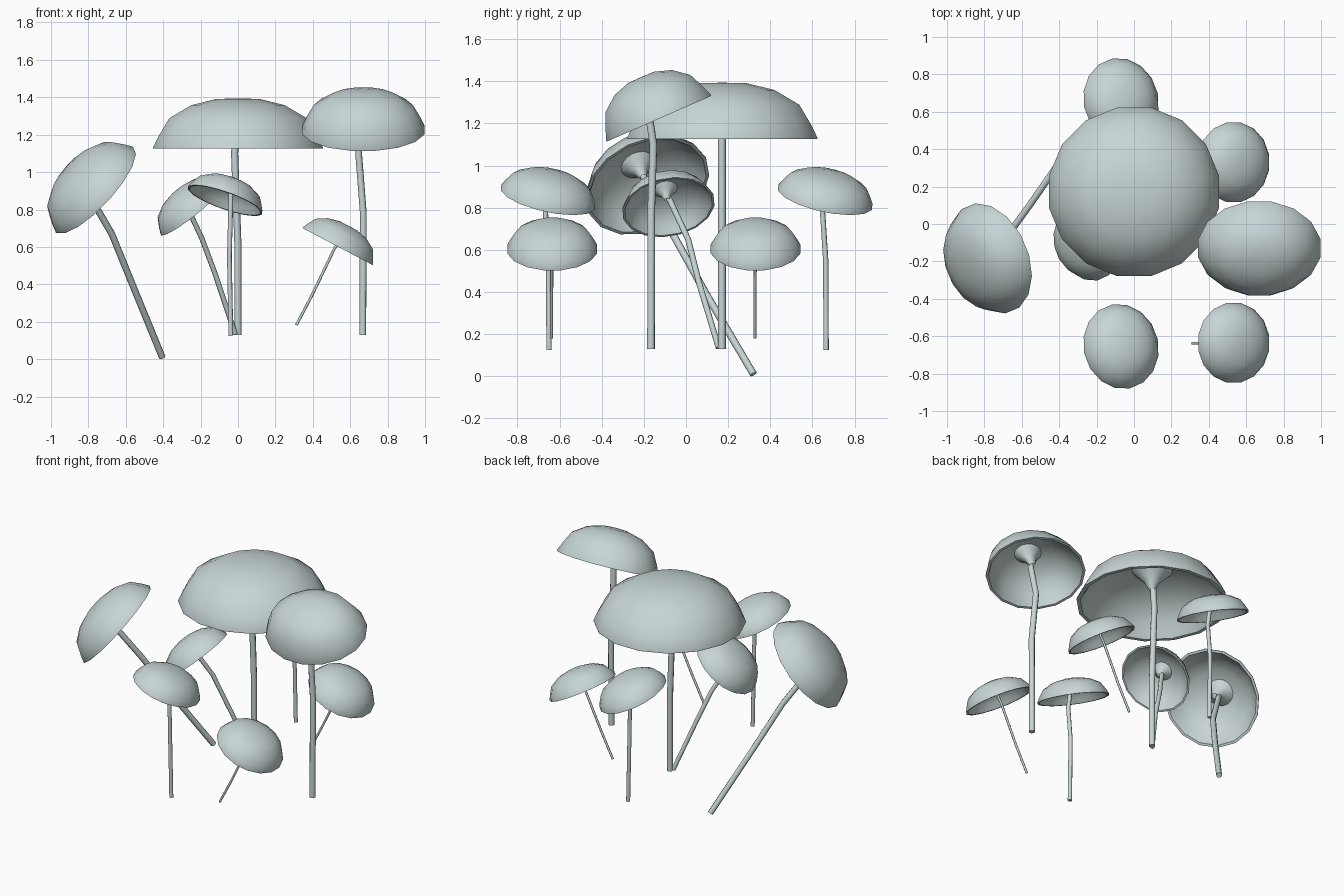
import bpy, bmesh, math
from mathutils import Vector

if "Cube" in bpy.data.objects:
    bpy.data.objects.remove(bpy.data.objects["Cube"])

SIDES = 16
mat = bpy.data.materials.new("pale blue grey")
mat.diffuse_color = (0.58, 0.67, 0.67, 1)
mat.use_nodes = True
mat.node_tree.nodes["Principled BSDF"].inputs["Base Color"].default_value = mat.diffuse_color

# outer dome, rim, hollow underside; radius and height as fractions
CAP = [(0.25, 0.995), (0.55, 0.87), (0.81, 0.61), (0.93, 0.27), (1, 0.03),
       (1, 0), (0.95, 0), (0.91, 0.1), (0.85, 0.28), (0.72, 0.54),
       (0.5, 0.77), (0.27, 0.86), (0.19, 0.72), (0.11, 0.58)]


def cap(name, centre, normal, rx, ry, height, stem_r):
    """Lathed hollow dome with a flared collar where the stem joins."""
    rot = Vector((0, 0, 1)).rotation_difference(Vector(normal).normalized())
    bm = bmesh.new()

    def place(r, z, a):
        p = Vector((rx * r * math.cos(a), ry * r * math.sin(a), height * z))
        return bm.verts.new(rot @ p + Vector(centre))

    profile = CAP + [(stem_r * 0.9 / rx, 0.35)]
    rings = [[place(r, z, (i + 0.5) * math.tau / SIDES) for i in range(SIDES)]
             for r, z in profile]
    pole = place(0, 1, 0)
    for i in range(SIDES):
        j = (i + 1) % SIDES
        bm.faces.new((pole, rings[0][i], rings[0][j]))
        for a, b in zip(rings, rings[1:]):
            bm.faces.new((a[i], b[i], b[j], a[j]))
    bmesh.ops.recalc_face_normals(bm, faces=bm.faces)
    mesh = bpy.data.meshes.new(name)
    bm.to_mesh(mesh)
    bm.free()
    mesh.materials.append(mat)
    ob = bpy.data.objects.new(name, mesh)
    bpy.context.collection.objects.link(ob)
    finish(ob)


def stem(name, points, radius):
    """Round tube along a short bent path."""
    cu = bpy.data.curves.new(name, 'CURVE')
    cu.dimensions = '3D'
    cu.bevel_depth = radius
    cu.bevel_resolution = 2
    cu.use_fill_caps = True
    sp = cu.splines.new('POLY')
    sp.points.add(len(points) - 1)
    for p, co in zip(sp.points, points):
        p.co = (*co, 1)
    cu.materials.append(mat)
    ob = bpy.data.objects.new(name, cu)
    bpy.context.collection.objects.link(ob)
    select(ob)
    bpy.ops.object.convert(target='MESH')
    finish(bpy.context.object)


def select(ob):
    bpy.ops.object.select_all(action='DESELECT')
    ob.select_set(True)
    bpy.context.view_layer.objects.active = ob


def finish(ob):
    select(ob)
    bpy.ops.object.shade_smooth_by_angle(angle=math.radians(50))


def mushroom(name, centre, normal, rx, ry, height, path, radius, dy=0):
    c = Vector(centre) + Vector((0, dy, 0))
    n = Vector(normal).normalized()
    pts = [Vector(p) + Vector((0, dy, 0)) for p in path]
    pts.append(c + n * height * 0.8)
    cap(name + "_cap", c, n, rx, ry, height, radius)
    stem(name + "_stem", pts, radius)


# tall central mushroom
mushroom("central", (0, 0.172, 1.125), (0, 0, 1), 0.462, 0.46, 0.268,
         [(0, 0.17, 0.13), (0, 0.17, 0.6), (-0.018, 0.17, 1.1)], 0.019)
# tall right mushroom, tipped to the front
mushroom("right", (0.67, -0.128, 1.222), (0, -0.4, 0.915), 0.333, 0.276, 0.215,
         [(0.667, -0.166, 0.13), (0.67, -0.165, 0.78), (0.645, -0.155, 1.1)], 0.019)
# large leaning left mushroom
mushroom("left", (-0.766, -0.183, 0.904), (-0.7, -0.3, 0.65), 0.308, 0.308, 0.178,
         [(-0.405, 0.32, 0.01), (-0.565, 0.09, 0.4), (-0.675, -0.06, 0.67)], 0.018)
# small leaning mushroom beside the central stem
mushroom("inner", (-0.24, -0.083, 0.802), (-0.62, -0.15, 0.77), 0.223, 0.223, 0.13,
         [(-0.015, 0.155, 0.135), (-0.12, 0.06, 0.45), (-0.195, 0.01, 0.65)], 0.014)
# matching front and back pairs
for label, dy_mid, dy_small in (("front", 0, 0), ("back", 1.315, 0.965)):
    mushroom(label + "_middle", (-0.07, -0.655, 0.848), (0.35, 0.22, 1),
             0.213, 0.232, 0.124,
             [(-0.038, -0.65, 0.125), (-0.046, -0.652, 0.55), (-0.04, -0.667, 0.78)],
             0.013, dy_mid)
    mushroom(label + "_small", (0.532, -0.635, 0.602), (0.466, 0, 0.885),
             0.217, 0.217, 0.126,
             [(0.312, -0.638, 0.182), (0.40, -0.638, 0.35), (0.515, -0.636, 0.59)],
             0.0075, dy_small)
